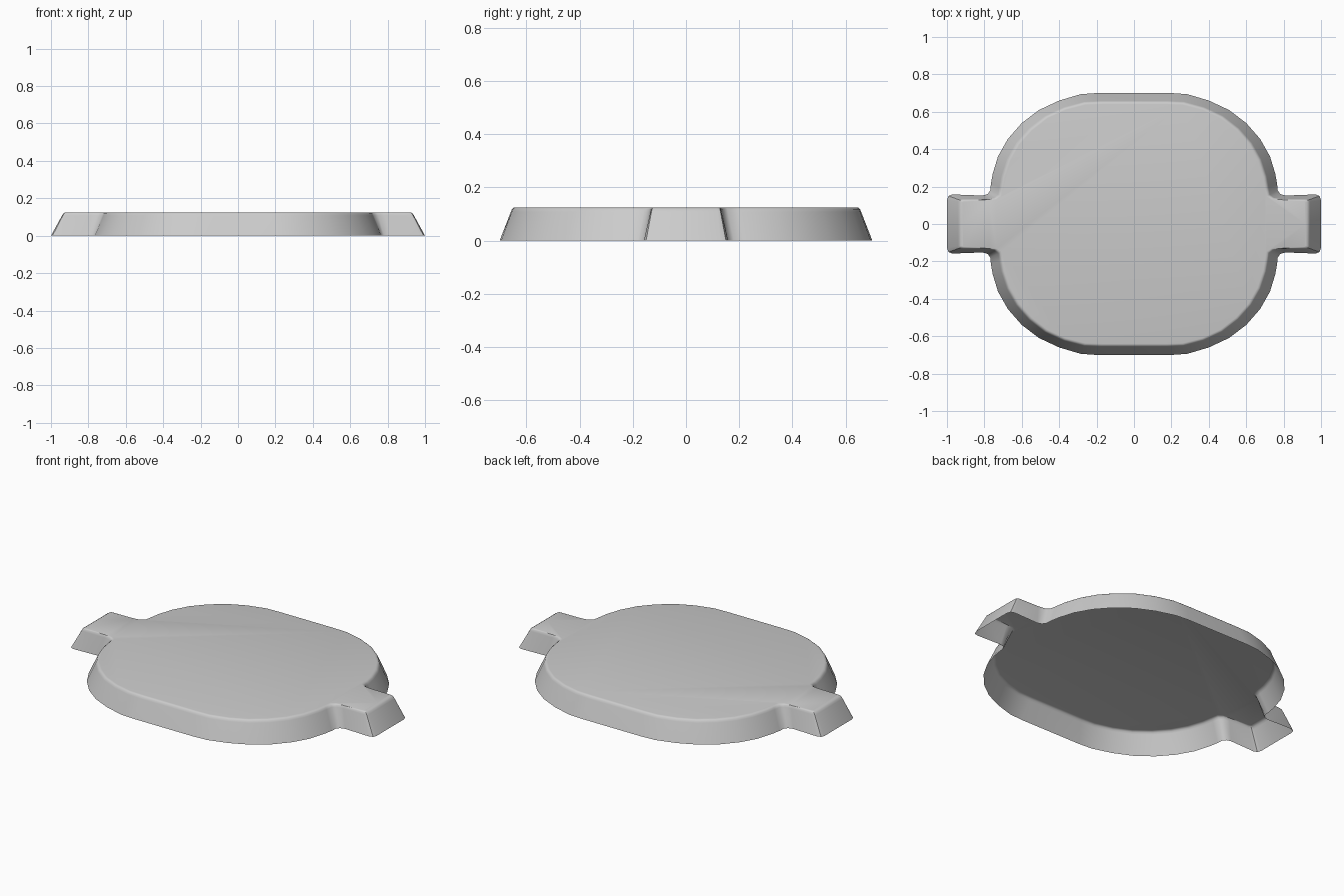
import bpy, bmesh, math

if "Cube" in bpy.data.objects:
    bpy.data.objects.remove(bpy.data.objects["Cube"])

HEIGHT = 0.125

# One quarter of the plan outline: (foot x, foot y, top x, top y)
QUARTER = [
    (1.00, 0.00, 0.915, 0.00),
    (1.00, 0.128, 0.915, 0.115),
    (0.992, 0.15, 0.912, 0.121),
    (0.97, 0.158, 0.90, 0.123),
    (0.81, 0.152, 0.775, 0.127),
    (0.782, 0.16, 0.735, 0.132),
    (0.768, 0.18, 0.708, 0.148),
    (0.765, 0.215, 0.70, 0.19),
    (0.755, 0.27, 0.69, 0.25),
    (0.727, 0.362, 0.66, 0.34),
    (0.674, 0.455, 0.612, 0.425),
    (0.60, 0.54, 0.545, 0.50),
    (0.507, 0.61, 0.462, 0.565),
    (0.40, 0.66, 0.365, 0.61),
    (0.285, 0.694, 0.26, 0.637),
    (0.20, 0.70, 0.17, 0.64),
]


def full_outline():
    """Mirror the quarter into a closed counter-clockwise outline."""
    q1 = QUARTER
    q2 = [(-a, b, -c, d) for a, b, c, d in reversed(q1)]
    q3 = [(-a, -b, -c, -d) for a, b, c, d in q1[1:]]
    q4 = [(a, -b, c, -d) for a, b, c, d in reversed(q1[1:])]
    return q1 + q2 + q3 + q4


# Sloping wall, then a small rounded shoulder: (inset fraction, z)
LEVELS = [(0.0, 0.0), (0.70, 0.108), (0.77, 0.118), (0.88, 0.1235), (1.0, HEIGHT)]

outline = full_outline()
bm = bmesh.new()
rings = []
for f, z in LEVELS:
    rings.append([bm.verts.new((a + (c - a) * f, b + (d - b) * f, z))
                  for a, b, c, d in outline])

n = len(outline)
for low, high in zip(rings, rings[1:]):
    for i in range(n):
        j = (i + 1) % n
        bm.faces.new((low[i], low[j], high[j], high[i]))

# Flat top; the underside stays open like a shallow cover
bm.faces.new(rings[-1])

mesh = bpy.data.meshes.new("cover_plate")
bm.to_mesh(mesh)
bm.free()
plate = bpy.data.objects.new("cover_plate", mesh)
bpy.context.collection.objects.link(plate)
bpy.context.view_layer.objects.active = plate
plate.select_set(True)
bpy.ops.object.shade_smooth_by_angle(angle=math.radians(35))
